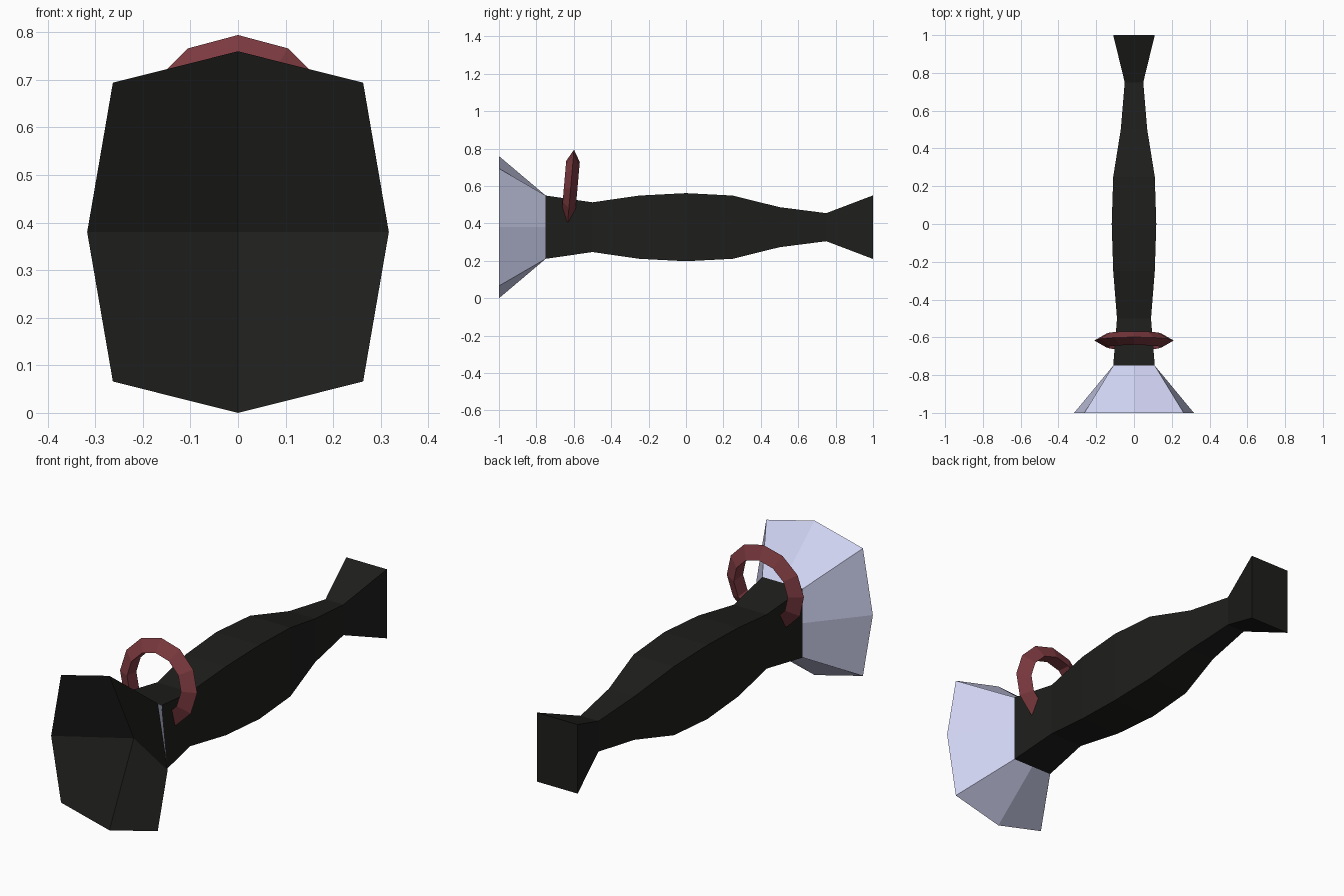
import bpy
import math
from mathutils import Matrix

if "Cube" in bpy.data.objects:
    bpy.data.objects.remove(bpy.data.objects["Cube"])

ZC = 0.38  # height of the long axis


def material(name, rgb):
    m = bpy.data.materials.new(name)
    m.diffuse_color = (*rgb, 1)
    m.use_nodes = True
    m.node_tree.nodes["Principled BSDF"].inputs["Base Color"].default_value = m.diffuse_color
    return m


def make(name, verts, faces, mat):
    mesh = bpy.data.meshes.new(name)
    mesh.from_pydata(verts, [], faces)
    mesh.materials.append(mat)
    ob = bpy.data.objects.new(name, mesh)
    bpy.context.collection.objects.link(ob)
    return ob


def section(y, w, h, mw=None, mh=None):
    """Eight points: corners at w, h and side midpoints at mw, mh."""
    mw, mh = mw or w, mh or h
    pts = [(mw, 0), (w, h), (0, mh), (-w, h), (-mw, 0), (-w, -h), (0, -mh), (w, -h)]
    return [(x, y, ZC + z) for x, z in pts]


def loft(sections):
    verts = [p for s in sections for p in s]
    faces = []
    for k in range(len(sections) - 1):
        a, b = 8 * k, 8 * k + 8
        for i in range(8):
            j = (i + 1) % 8
            faces.append((a + i, b + i, b + j, a + j))
    return verts, faces


black = material("black", (0.013, 0.013, 0.012))
pale = material("pale_lavender", (0.62, 0.64, 0.87))
red = material("dark_red", (0.2, 0.042, 0.05))

# Handle: square-cornered grip with swelling middle and flared end
profile = [(-0.75, 0.11, 0.169), (-0.5, 0.09, 0.133), (-0.25, 0.11, 0.169),
           (0, 0.118, 0.182), (0.25, 0.11, 0.169), (0.5, 0.07, 0.107),
           (0.75, 0.049, 0.075), (1, 0.11, 0.17)]
verts, faces = loft([section(*p) for p in profile])
faces.append(tuple(range(len(verts) - 1, len(verts) - 9, -1)))
make("handle", verts, faces, black)

# Flared bell: rectangle opening out to an eight-sided rim
rim = section(-1, 0.263, 0.314, 0.317, 0.38)
verts, faces = loft([rim, section(*profile[0])])
make("bell", verts, faces, pale)

# Dark hollow inside the bell
make("bell_hollow", rim + [(0, -0.81, ZC)],
     [(8, i, i + 1, (i + 2) % 8) for i in (0, 2, 4, 6)], black)

# Ring: twelve-sided, triangular section, leaning slightly back
bpy.ops.mesh.primitive_torus_add(major_segments=12, minor_segments=3,
                                 major_radius=0.168, minor_radius=0.042)
ring = bpy.context.object
ring.name = "hanging_ring"
ring.data.transform(Matrix.Translation((0, -0.617, 0.585))
                    @ Matrix.Rotation(math.radians(90 - 5), 4, 'X'))
ring.data.materials.append(red)
for p in ring.data.polygons:
    p.use_smooth = False
